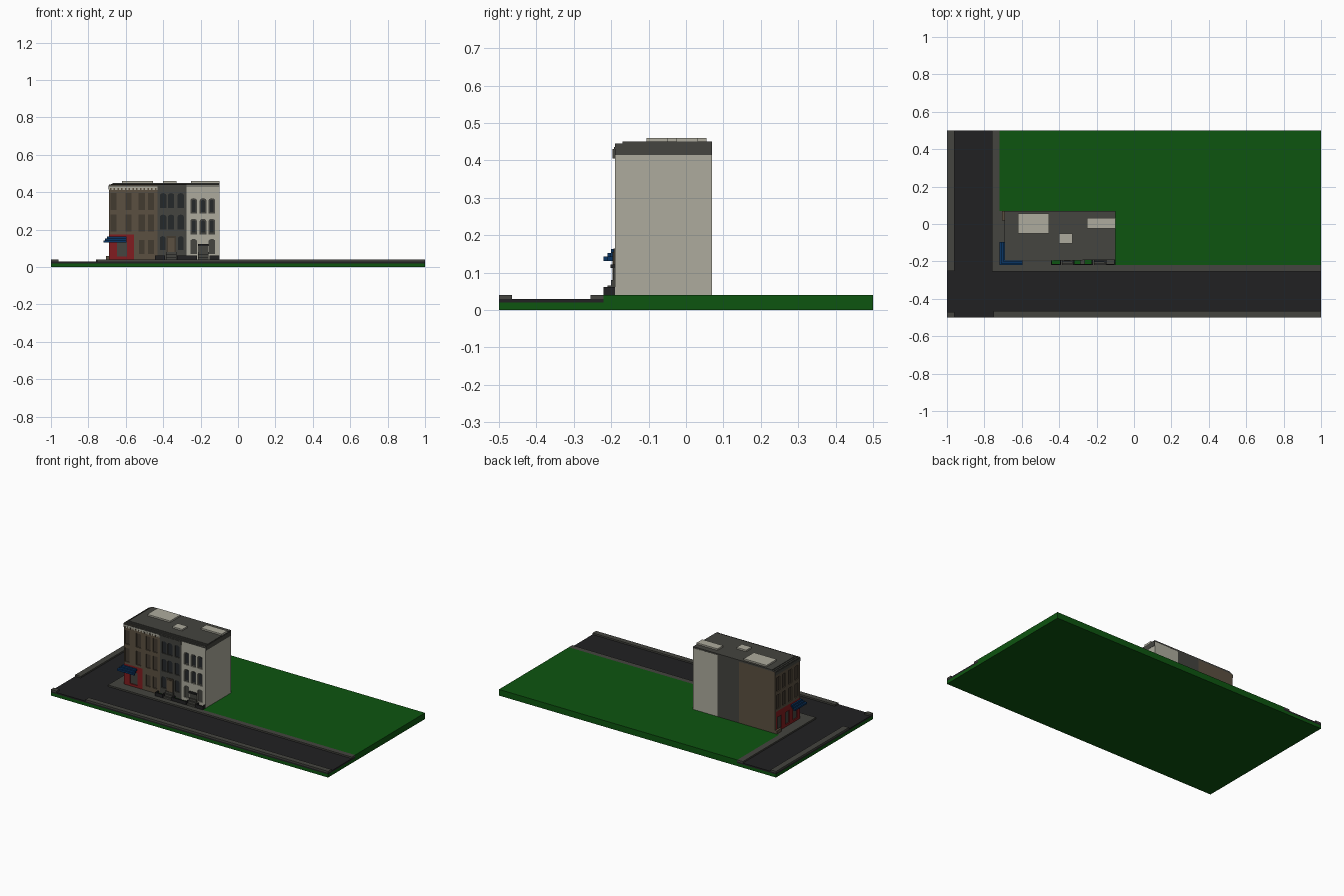
import bpy, bmesh, math

cube = bpy.data.objects.get("Cube")
if cube:
    bpy.data.objects.remove(cube, do_unlink=True)


def material(name, rgb):
    m = bpy.data.materials.new(name)
    m.diffuse_color = (*rgb, 1)
    m.use_nodes = True
    bsdf = next(n for n in m.node_tree.nodes if n.type == 'BSDF_PRINCIPLED')
    bsdf.inputs["Base Color"].default_value = (*rgb, 1)
    bsdf.inputs["Roughness"].default_value = 0.9
    return m


GRASS = material("grass green", (0.004, 0.09, 0.005))
ASPHALT = material("asphalt", (0.015, 0.015, 0.016))
GREY = material("stone grey", (0.058, 0.058, 0.05))
BEIGE = material("pale stone", (0.42, 0.41, 0.34))
BROWN = material("brown stone", (0.105, 0.08, 0.053))
RED = material("shop red", (0.22, 0.012, 0.014))
BLUE = material("awning blue", (0.003, 0.035, 0.125))
GLASS = material("dark glass", (0.018, 0.021, 0.023))
UMBER = material("dark brown glass", (0.055, 0.043, 0.03))


def finish(name, bm, mat):
    bmesh.ops.recalc_face_normals(bm, faces=bm.faces)
    me = bpy.data.meshes.new(name)
    bm.to_mesh(me)
    bm.free()
    me.materials.append(mat)
    ob = bpy.data.objects.new(name, me)
    bpy.context.collection.objects.link(ob)
    return ob


def add_box(bm, x0, x1, y0, y1, z0, z1):
    v = [bm.verts.new((x, y, z)) for z in (z0, z1) for x, y in
         ((x0, y0), (x1, y0), (x1, y1), (x0, y1))]
    for f in ((0, 1, 2, 3), (4, 5, 6, 7), (0, 1, 5, 4), (1, 2, 6, 5), (2, 3, 7, 6), (3, 0, 4, 7)):
        bm.faces.new([v[i] for i in f])


def boxes(name, mat, *dims):
    bm = bmesh.new()
    for d in dims:
        add_box(bm, *d)
    return finish(name, bm, mat)


FRONT, SIDE = -0.19, -0.69


def add_opening(bm, side, u, z0, w, h, arch, d0, d1):
    """Prism of a window outline, between depths d0 and d1 behind the facade."""
    r = w / 2
    pts = [(u - r, z0), (u + r, z0)]
    if arch:
        pts += [(u + r * math.cos(a), z0 + h - 0.7 * r + 0.7 * r * math.sin(a))
                for a in (math.pi * i / 6 for i in range(7))]
    else:
        pts += [(u + r, z0 + h), (u - r, z0 + h)]
    rings = []
    for d in (d0, d1):
        rings.append([bm.verts.new((SIDE + d, p, z) if side else (p, FRONT + d, z))
                      for p, z in pts])
    a, b = rings
    bm.faces.new(a)
    bm.faces.new(b)
    for i in range(len(a)):
        j = (i + 1) % len(a)
        bm.faces.new((a[i], a[j], b[j], b[i]))


def cut_windows(wall, name, mat, openings):
    """Recess every opening into the wall and fill it with a pane."""
    cut, pane = bmesh.new(), bmesh.new()
    for o in openings:
        add_opening(cut, *o, -0.02, 0.01)
        add_opening(pane, *o, 0.006, 0.0101)
    cutter = finish("cutter", cut, mat)
    cutter.hide_render = True
    mod = wall.modifiers.new("openings", 'BOOLEAN')
    mod.operation, mod.solver, mod.object = 'DIFFERENCE', 'EXACT', cutter
    bpy.context.view_layer.objects.active = wall
    bpy.ops.object.modifier_apply(modifier=mod.name)
    bpy.data.objects.remove(cutter, do_unlink=True)
    finish(name, pane, mat)


# Ground, streets and pavements
boxes("ground", GRASS, (-1, 1, -.5, .5, 0, .02))
boxes("street", ASPHALT, (-1, -.72, -.5, .5, .02, .03), (-.72, 1, -.5, -.22, .02, .03))
boxes("lawn", GRASS, (-.72, 1, .07, .5, .02, .04), (-.1, 1, -.22, .07, .02, .04))
boxes("pavement", GREY,
      (-1, -.96, -.25, .5, .03, .04), (-1, -.96, -.5, -.47, .03, .04),
      (-.75, 1, -.5, -.465, .03, .04), (-.76, -.72, -.255, .5, .03, .04),
      (-.72, 1, -.255, -.22, .03, .04), (-.72, -.1, -.22, .07, .02, .04))

# Brown corner house
brown = boxes("brown_house", BROWN, (-.69, -.43, FRONT, .07, .175, .44))
boxes("brown_house_rear", BROWN, (-.69, -.555, .06, .07, .04, .175))
brown_low = boxes("brown_house_ground_floor", BROWN, (-.555, -.43, FRONT, .07, .04, .175))
front_cols = (-.665, -.585, -.515, -.465)
side_cols = (-.155, -.09, -.025, .035)
upper = [(False, u, z, .033, .09, False) for u in front_cols for z in (.19, .305)]
upper += [(True, u, z, .033, .09, False) for u in side_cols for z in (.19, .305)]
cut_windows(brown, "brown_house_windows", UMBER, upper)
cut_windows(brown_low, "brown_house_low_windows", UMBER,
            [(False, u, .07, .03, .075, False) for u in front_cols[2:]])

# Corner shop
shop = boxes("shop", RED, (-.69, -.555, FRONT, .06, .04, .175))
cut_windows(shop, "shop_windows", GREY,
            [(False, -.62, .055, .055, .08, False)] +
            [(True, u, .055, .04, .08, False) for u in (-.14, -.06, .02)])
boxes("shop_side_step", BROWN, (-.705, -.69, .02, .07, .04, .06))

# Stepped awning wrapping the shop corner
bm = bmesh.new()
for i in range(3):
    o, z = .01 * i, .152 - .0105 * i
    add_box(bm, -.70 - o, -.595, -.2 - o, -.19 - o, z, z + .0115)
    add_box(bm, -.70 - o, -.69 - o, -.19 - o, -.095, z, z + .0115)
finish("awning", bm, BLUE)

# Grey middle house with arched windows
grey = boxes("grey_house", GREY, (-.43, -.275, FRONT, .07, .04, .44))
cols = (-.4, -.358, -.306)
cut_windows(grey, "grey_house_windows", GLASS,
            [(False, u, z, .034, .08, True) for u in cols for z in (.2, .315)] +
            [(False, u, .09, .03, .075, True) for u in (-.403, -.306)])
boxes("grey_house_door", UMBER, (-.382, -.332, -.194, FRONT, .06, .165))
boxes("grey_house_door_panel", BROWN, (-.374, -.34, -.197, -.194, .06, .155))

# Pale house with arched windows
pale = boxes("pale_house", BEIGE, (-.275, -.1, FRONT, .07, .04, .44))
cols = (-.237, -.187, -.14)
cut_windows(pale, "pale_house_windows", GREY,
            [(False, u, z, .036, .083, True) for u in cols for z in (.175, .285)] +
            [(False, u, .07, .036, .08, True) for u in (cols[0], cols[2])])
bm = bmesh.new()
for u in cols:
    for z in (.185, .295):
        add_opening(bm, False, u, z, .02, .064, True, .004, .007)
finish("pale_house_inner_panes", bm, GLASS)
boxes("pale_house_door", GREY, (-.213, -.16, -.195, FRONT, .05, .112))
boxes("pale_house_door_hood", ASPHALT, (-.215, -.158, -.202, FRONT, .112, .122))

# Stoops, railings and planting beds
bm = bmesh.new()
for x0, x1 in ((-.385, -.33), (-.215, -.158)):
    for i in range(3):
        add_box(bm, x0, x1, -.2 - .01 * i, -.19 - .01 * i, .04, .08 - .014 * i)
finish("stoops", bm, GREY)
bm = bmesh.new()
for x0, x1 in ((-.445, -.39), (-.325, -.22), (-.153, -.1)):
    add_box(bm, x0, x1, -.22, -.213, .04, .062)
    for x in (x0, x1 - .006):
        add_box(bm, x, x + .006, -.213, FRONT, .04, .062)
finish("railings", bm, ASPHALT)
boxes("planting_beds", GRASS, (-.439, -.396, -.213, FRONT, .04, .05),
      (-.319, -.285, -.213, FRONT, .04, .05), (-.265, -.226, -.213, FRONT, .04, .05))

# Roof, stepped back on the front and the shop side
boxes("roof", GREY, (-.67, -.1, -.17, .07, .44, .45))
boxes("cornice", GREY,
      (-.693, -.1, -.193, -.185, .43, .436), (-.693, -.685, -.185, .07, .43, .436),
      (-.68, -.1, -.18, .07, .438, .445),
      (-.1, -.098, FRONT, .07, .415, .445), (-.692, -.69, FRONT, .07, .415, .43),
      (-.69, -.1, -.19, .069, .436, .4405))
boxes("brown_house_frieze", BEIGE, (-.69, -.43, -.194, FRONT, .412, .43))
boxes("frieze_brackets", BROWN, *[(-.685 + .02 * i, -.677 + .02 * i, -.196, -.194, .412, .422)
                                  for i in range(13)])
boxes("grey_house_frieze", GREY, (-.43, -.275, -.196, FRONT, .405, .43))

# Rooftop skylights
boxes("skylights", BEIGE, (-.62, -.455, -.05, .055, .45, .46),
      (-.4, -.33, -.105, -.05, .45, .46), (-.25, -.1, -.025, .032, .45, .46))
